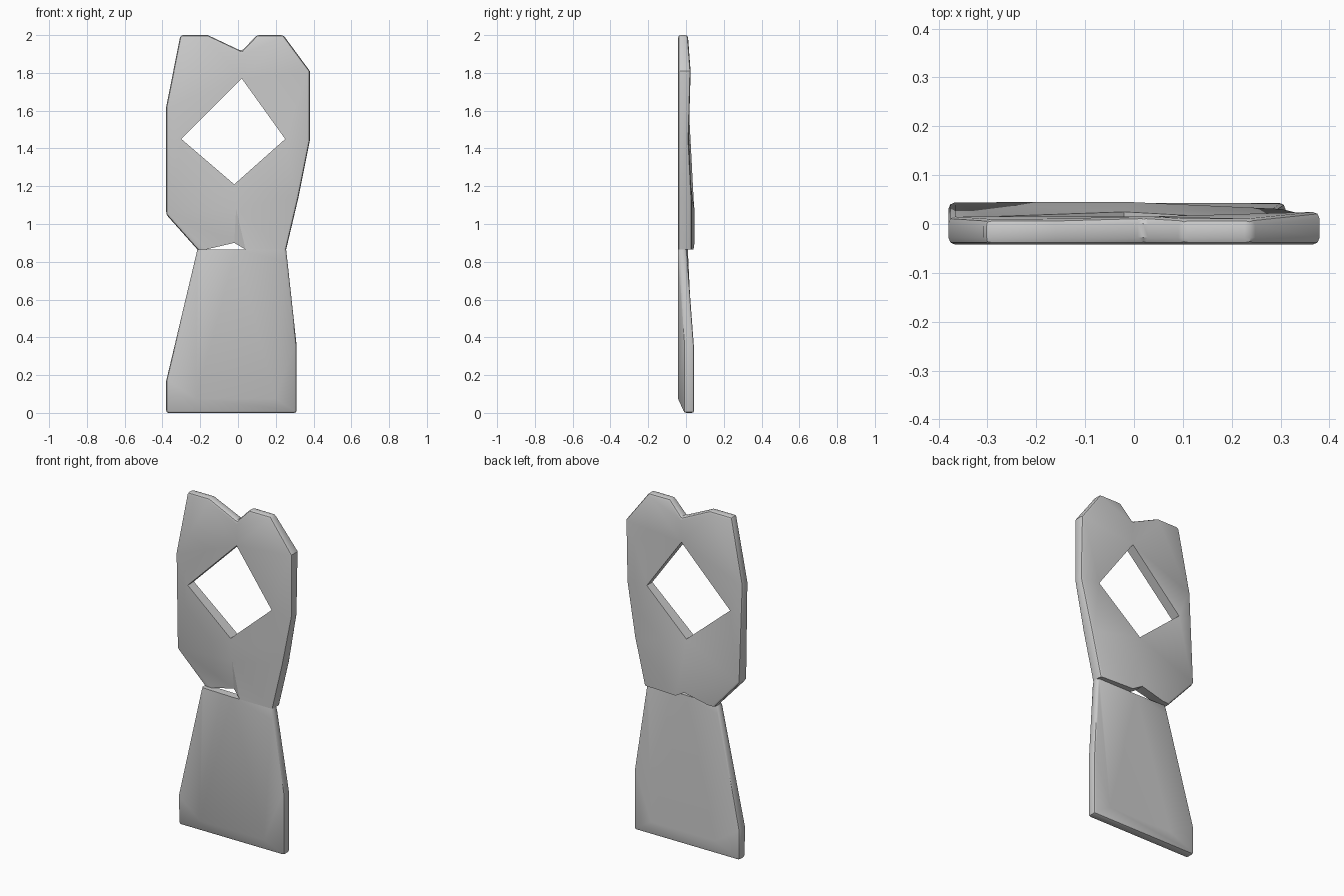
import bpy, bmesh, math

default = bpy.data.objects.get("Cube")
if default:
    bpy.data.objects.remove(default, do_unlink=True)

grey = bpy.data.materials.new("plain grey")
grey.use_nodes = True
colour = (0.6, 0.6, 0.6, 1)
grey.diffuse_color = colour
grey.node_tree.nodes["Principled BSDF"].inputs["Base Color"].default_value = colour

FRONT = -0.042
SEAM = 0.865


def is_seam(edge):
    return all(abs(v.co.z - SEAM) < 0.04 for v in edge.verts)


def plate(name, points, panels, bevel):
    """Plate from named points (x, z, front y, back y) and panels of point names."""
    bm = bmesh.new()
    front = {k: bm.verts.new((x, f, z)) for k, (x, z, f, b) in points.items()}
    back = {k: bm.verts.new((x, b, z)) for k, (x, z, f, b) in points.items()}
    rim = {}
    for panel in panels:
        names = panel.split()
        bm.faces.new([front[n] for n in names])
        bm.faces.new([back[n] for n in reversed(names)])
        for pair in zip(names, names[1:] + names[:1]):
            key = frozenset(pair)
            rim[key] = None if key in rim else pair
    # Close the outline and any opening
    for p, q in filter(None, rim.values()):
        bm.faces.new([front[q], front[p], back[p], back[q]])
    bmesh.ops.recalc_face_normals(bm, faces=bm.faces)
    # Round the outline, leaving the seam and opening crisp
    hole = {v for k in points if k.startswith("hole") for v in (front[k], back[k])}
    sharp = [e for e in bm.edges
             if e.calc_face_angle(0) > math.radians(40)
             and not is_seam(e) and not hole.intersection(e.verts)]
    bmesh.ops.bevel(bm, geom=sharp, offset=bevel, segments=2, profile=0.5,
                    affect='EDGES', clamp_overlap=True)
    bmesh.ops.triangulate(bm, faces=[f for f in bm.faces if len(f.verts) > 4])
    mesh = bpy.data.meshes.new(name)
    bm.to_mesh(mesh)
    bm.free()
    mesh.materials.append(grey)
    obj = bpy.data.objects.new(name, mesh)
    bpy.context.collection.objects.link(obj)
    bpy.ops.object.select_all(action='DESELECT')
    obj.select_set(True)
    bpy.context.view_layer.objects.active = obj
    bpy.ops.object.shade_smooth_by_angle(angle=math.radians(30))


# Upper loop with a diamond opening and a notched top
upper = {
    "peak_a": (-0.305, 2, FRONT, 0.01), "peak_b": (-0.16, 2, FRONT, 0.01),
    "notch": (0.02, 1.915, FRONT, 0.015),
    "peak_c": (0.1, 2, FRONT, 0.01), "peak_d": (0.24, 2, FRONT, 0.01),
    "shoulder": (0.38, 1.81, FRONT, 0.025), "side": (0.38, 1.44, FRONT, 0.015),
    "waist": (0.32, 1.14, FRONT, 0.03), "hip": (0.255, SEAM, FRONT, 0.03),
    "inner": (0.04, SEAM, FRONT, 0.04), "crotch": (-0.02, 0.9, -0.01, 0.045),
    "tip": (-0.17, SEAM, -0.01, 0.04), "heel": (-0.215, SEAM, -0.01, 0.04),
    "elbow": (-0.38, 1.05, -0.03, 0.045), "flank": (-0.38, 1.62, FRONT, 0.015),
    "middle": (-0.01, 1.08, FRONT, 0.045),
    "hole_top": (0.02, 1.77, FRONT, 0.015), "hole_left": (0.25, 1.45, FRONT, 0.01),
    "hole_low": (-0.02, 1.21, FRONT, 0.025), "hole_right": (-0.3, 1.45, FRONT, 0.015),
}
upper_panels = [
    "flank peak_a peak_b notch hole_top", "flank hole_top hole_right",
    "notch peak_c peak_d shoulder hole_top", "shoulder hole_left hole_top",
    "shoulder side hole_left", "side waist hole_left",
    "hole_left waist hole_low", "hole_low waist middle",
    "middle waist hip inner", "middle inner crotch",
    "elbow flank hole_right", "elbow hole_right hole_low",
    "elbow hole_low middle", "elbow middle crotch",
    "elbow crotch tip heel",
]
plate("upper_loop", upper, upper_panels, 0.014)

# Flared lower panel with a sloping front foot
lower = {
    "top_r": (-0.215, SEAM, -0.035, 0.01), "top_m": (-0.01, SEAM, FRONT, 0.005),
    "top_l": (0.255, SEAM, FRONT, 0.005),
    "edge_l": (0.31, 0.36, -0.01, 0.043), "foot_l": (0.31, 0, -0.01, 0.043),
    "foot_r": (-0.38, 0, -0.01, 0.043), "edge_r": (-0.38, 0.17, -0.02, 0.043),
    "low_r": (-0.22, 0.075, FRONT, 0.043), "low_l": (0.2, 0.075, FRONT, 0.043),
}
lower_panels = [
    "top_r edge_r low_r", "top_r low_r top_m", "top_m low_r low_l",
    "top_m low_l top_l", "top_l low_l edge_l", "low_l foot_l edge_l",
    "low_r foot_r foot_l low_l", "low_r edge_r foot_r",
]
plate("lower_panel", lower, lower_panels, 0.012)
